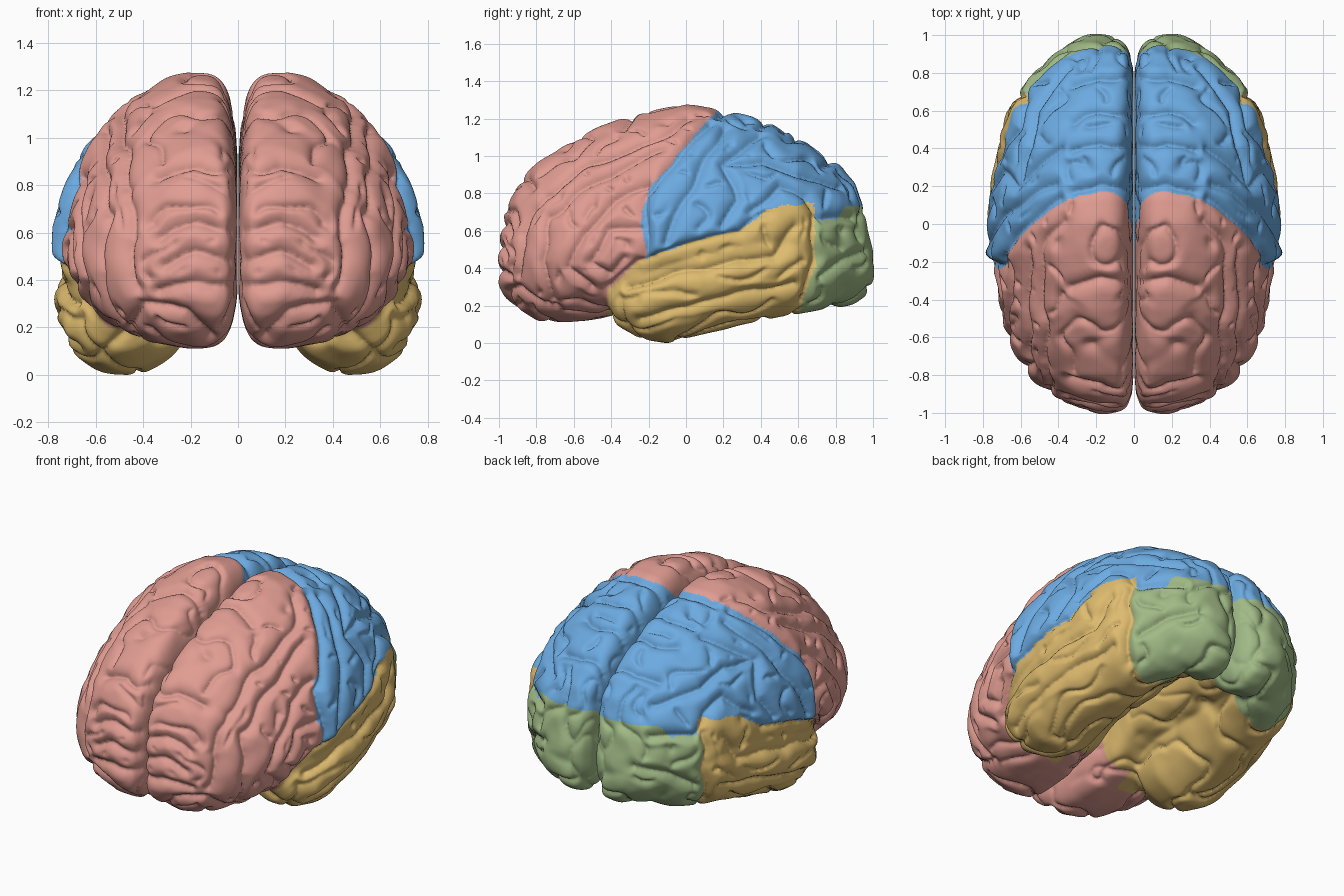
import bpy
import bmesh
import math
from mathutils import Vector, noise
from mathutils.bvhtree import BVHTree
from mathutils.kdtree import KDTree

if "Cube" in bpy.data.objects:
    bpy.data.objects.remove(bpy.data.objects["Cube"])


def make_material(name, colour):
    mat = bpy.data.materials.new(name)
    mat.use_nodes = True
    mat.diffuse_color = (*colour, 1)
    bsdf = next(n for n in mat.node_tree.nodes if n.type == 'BSDF_PRINCIPLED')
    bsdf.inputs["Base Color"].default_value = (*colour, 1)
    return mat


MATERIALS = [make_material("frontal_pink", (.75, .335, .288)),
             make_material("parietal_blue", (.15, .405, .755)),
             make_material("temporal_yellow", (.735, .5, .158)),
             make_material("occipital_green", (.352, .488, .236))]
PINK, BLUE, YELLOW, GREEN = range(4)


def lookup(table, key):
    """Linear interpolation in a list of (key, value) pairs."""
    if key <= table[0][0]:
        return table[0][1]
    for (a, u), (b, v) in zip(table, table[1:]):
        if key <= b:
            return u + (v - u) * (key - a) / (b - a)
    return table[-1][1]


def power(value, n):
    return math.copysign(abs(value) ** (2 / n), value)


def loft(bm, rings):
    """Skin a closed body through rings of points."""
    loops = [[bm.verts.new(p) for p in ring] for ring in rings]
    for low, high in zip(loops, loops[1:]):
        for i in range(len(low)):
            j = (i + 1) % len(low)
            bm.faces.new((low[i], low[j], high[j], high[i]))
    bm.faces.new(loops[0])
    bm.faces.new(loops[-1])


ANGLES = [math.tau * i / 64 for i in range(64)]


def cerebrum_ring(y, top, bottom, outer, middle, inner):
    """Rounded outside, nearly flat against the midline."""
    cx = inner + .24 * (outer - inner)
    ring = []
    for t in ANGLES:
        c, s = math.cos(t), math.sin(t)
        if c < 0:
            n = 3.8 if s > 0 else 2.8
        else:
            n = 1.72 if s > 0 else 2.1
        width = outer - cx if c > 0 else cx - inner
        height = top - middle if s > 0 else middle - bottom
        ring.append((cx + width * power(c, n), y, middle + height * power(s, n)))
    return ring


def temporal_ring(y, cx, cz, rx, rz):
    return [(cx + rx * math.cos(t), y, cz + rz * math.sin(t)) for t in ANGLES]


# y, top, bottom, outer x, height of widest point, inner x
CEREBRUM = [
    (-1, .54, .32, .22, .43, .09), (-.97, .69, .26, .3, .45, .04),
    (-.9, .86, .19, .45, .45, .012), (-.79, .97, .13, .57, .47, .003),
    (-.63, 1.07, .12, .66, .48, .001), (-.45, 1.165, .14, .715, .5, .001),
    (-.25, 1.23, .2, .74, .53, .001), (-.15, 1.25, .27, .79, .55, .001),
    (0, 1.278, .3, .775, .58, .001), (.16, 1.255, .31, .765, .6, .001),
    (.42, 1.195, .32, .715, .62, .001), (.6, 1.105, .31, .67, .6, .001),
    (.7, 1.035, .24, .62, .56, .001), (.82, .96, .2, .52, .54, .006),
    (.9, .86, .22, .43, .52, .02), (.96, .69, .26, .35, .48, .05),
    (1, .48, .33, .25, .4, .1)]

# y, centre x, centre z, half width, half height
TEMPORAL = [
    (-.41, .51, .26, .07, .07), (-.37, .49, .25, .17, .14),
    (-.25, .48, .25, .25, .215), (-.1, .48, .285, .28, .28),
    (.07, .485, .33, .285, .28), (.26, .475, .385, .275, .29),
    (.44, .45, .44, .265, .3), (.6, .42, .44, .25, .275),
    (.74, .36, .42, .22, .23), (.85, .3, .42, .15, .15)]

# Fuse the two bodies of one hemisphere into an even skin
bm = bmesh.new()
loft(bm, [cerebrum_ring(*row) for row in CEREBRUM])
loft(bm, [temporal_ring(*row) for row in TEMPORAL])
bmesh.ops.recalc_face_normals(bm, faces=bm.faces)
rough = bpy.data.meshes.new("rough_hemisphere")
bm.to_mesh(rough)
bm.free()
blank = bpy.data.objects.new("rough_hemisphere", rough)
bpy.context.collection.objects.link(blank)
remesh = blank.modifiers.new("fuse", 'REMESH')
remesh.mode = 'VOXEL'
remesh.voxel_size = .0118
relax = blank.modifiers.new("relax", 'SMOOTH')
relax.factor = .5
relax.iterations = 12
graph = bpy.context.evaluated_depsgraph_get()
mesh = bpy.data.meshes.new_from_object(blank.evaluated_get(graph))
bpy.data.objects.remove(blank)

bm = bmesh.new()
bm.from_mesh(mesh)
bm.normal_update()
skin = BVHTree.FromBMesh(bm)

# Main grooves drawn from the side (y, z)
FISSURE = [(-.41, .29), (-.25, .44), (.02, .54), (.28, .6), (.44, .72)]
SIDE = [
    FISSURE,
    [(.02, 1.2), (-.25, 1.06), (-.52, .96), (-.76, .8), (-.88, .58), (-.9, .35)],
    [(-.14, 1.04), (-.36, .93), (-.57, .82), (-.73, .69), (-.76, .45), (-.7, .23)],
    [(-.2, .85), (-.38, .77), (-.54, .6), (-.62, .4), (-.5, .28)],
    [(-.25, .62), (-.42, .6), (-.5, .45), (-.4, .36), (-.33, .46)],
    [(.12, 1.18), (-.06, .95), (-.21, .8), (-.23, .6), (-.2, .47)],
    [(.2, 1.15), (.04, .85), (-.05, .68), (-.1, .53)],
    [(.4, 1.12), (.2, .95), (.27, .77), (.18, .62)],
    [(.2, .95), (.42, .98), (.6, .9), (.84, .85)],
    [(.35, .7), (.5, .85), (.65, .79), (.72, .68), (.9, .68)],
    [(-.3, .31), (-.04, .4), (.23, .44), (.48, .48), (.6, .64)],
    [(-.25, .13), (.07, .22), (.4, .28), (.6, .33)],
    [(.68, .7), (.69, .45), (.62, .2)],
    [(.72, .36), (.85, .46), (.97, .5)]]
# Cross grooves seen from the front (x, z) and from the top (x, y)
FRONT = [[(.02, z), (.18, z + .03), (.34, z - .03)] for z in (.38, .5, .62, .86)]
FRONT.append([(.12, .17), (.22, .27), (.4, .3), (.45, .2)])
TOP = [[(.02, y), (.18, y + .02), (.34, y - .03)] for y in (-.3, .2, .42, .58, .76)]


def cast(paths, origin, direction):
    """Project wandering paths onto the skin and sample them."""
    found = []
    for path in paths:
        for a, b in zip(path, path[1:]):
            steps = max(2, int(math.dist(a, b) / .01))
            for i in range(steps):
                u = a[0] + (b[0] - a[0]) * i / steps
                v = a[1] + (b[1] - a[1]) * i / steps
                wander = noise.noise_vector(Vector((u, v, 0)) * 6) * .03
                hit = skin.ray_cast(origin(u + wander.x, v + wander.y), direction)[0]
                if hit:
                    found.append(hit)
    return found


grooves = cast(SIDE, lambda u, v: Vector((2, u, v)), Vector((-1, 0, 0)))
grooves += cast(FRONT, lambda u, v: Vector((u, -2, v)), Vector((0, 1, 0)))
grooves += cast(TOP, lambda u, v: Vector((u, v, 2)), Vector((0, 0, -1)))
tree = KDTree(len(grooves))
for i, p in enumerate(grooves):
    tree.insert(p, i)
tree.balance()


def dip(t):
    """Crease at 0 rising to a rounded crest at 1."""
    t = 1 - min(t, 1)
    return 1 - math.sqrt(max(0, 1 - t * t))


# Press the folds into the skin: main grooves, minor ones kept clear of them
offsets = []
for v in bm.verts:
    distance = tree.find(v.co)[2]
    main = dip(distance / .085) * .055
    warped = v.co * 4.6 + noise.noise_vector(v.co * 4) * .5
    minor = dip(abs(noise.noise(warped)) / .32) * .038
    minor *= min(1, max(0, (distance - .03) / .04))
    swell = .005 + noise.noise(v.co * 9) * .006
    fade = .25 + .75 * min(1, max(0, v.co.x / .1))
    offsets.append(v.normal * (swell - max(main, minor)) * fade)
for v, offset in zip(bm.verts, offsets):
    v.co += offset
    v.co.x = max(v.co.x, .002)
bmesh.ops.smooth_vert(bm, verts=bm.verts, factor=.5,
                      use_axis_x=True, use_axis_y=True, use_axis_z=True)

# Stand it on the ground, centred
depths = [v.co.y for v in bm.verts]
ground = min(v.co.z for v in bm.verts)
bmesh.ops.translate(bm, verts=bm.verts,
                    vec=(0, -(min(depths) + max(depths)) / 2, -ground))

# Lobe borders: front edge of the parietal lobe (z, y), top of the temporal (y, z)
CENTRAL = [(.42, -.21), (.64, -.24), (.82, -.2), (.98, -.06), (1.14, .07), (1.24, .17)]
TEMPORAL_TOP = FISSURE + [(.65, .75)]
OCCIPITAL_TOP = [(.8, .66), (.86, .73)]


def lobe(p):
    x, y, z = p + noise.noise_vector(p * 12) * .012
    back = y > .6 + .09 * min(1, max(0, (z - .16) / .25))
    under_front = y < -.3 and x < .22
    if y > -.42 and z < lookup(TEMPORAL_TOP, y) and not back and not under_front:
        return YELLOW
    if back and z < lookup(OCCIPITAL_TOP, y):
        return GREEN
    return BLUE if y > lookup(CENTRAL, z) else PINK


for f in bm.faces:
    f.material_index = lobe(f.calc_center_median())
    f.smooth = True


def add_hemisphere(name):
    data = bpy.data.meshes.new(name)
    for mat in MATERIALS:
        data.materials.append(mat)
    bm.to_mesh(data)
    bpy.context.collection.objects.link(bpy.data.objects.new(name, data))


# Both halves
add_hemisphere("left_hemisphere")
for v in bm.verts:
    v.co.x *= -1
bmesh.ops.reverse_faces(bm, faces=bm.faces)
add_hemisphere("right_hemisphere")
bm.free()
bpy.data.meshes.remove(mesh)
bpy.data.meshes.remove(rough)
